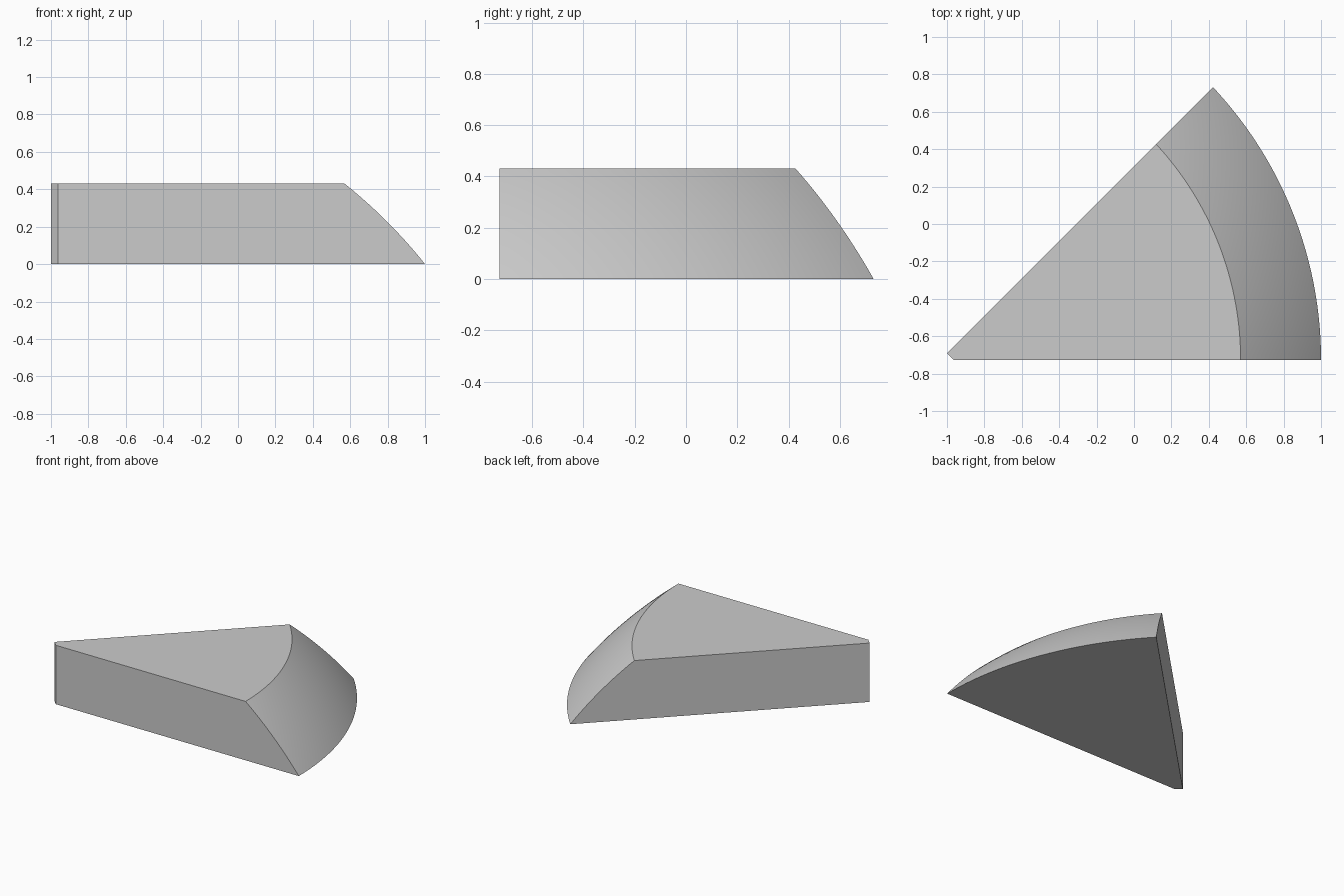
import bpy, bmesh, math

if "Cube" in bpy.data.objects:
    bpy.data.objects.remove(bpy.data.objects["Cube"])

# Wedge cut from a flat-topped dome
Y0 = -0.727            # front cut plane
TOP = 0.43
APEX = -1.037          # where the 45 degree cut meets the front cut
CX = -1.13             # dome axis
R0, R1 = 1.0 - CX, 0.57 - CX
DEPTH = (R0**2 - R1**2 - TOP**2) / (2 * TOP)   # dome centre below ground
BALL2 = R0**2 + DEPTH**2
ROWS, COLS = 24, 48

bm = bmesh.new()
rows = []
for i in range(ROWS + 1):
    z = TOP * i / ROWS
    r = math.sqrt(BALL2 - (DEPTH + z)**2)
    a = APEX - CX
    x_end = (a + math.sqrt(2 * r * r - a * a)) / 2   # circle meets the diagonal cut
    end = math.atan2(x_end - a, x_end)
    rows.append([bm.verts.new((CX + r * math.cos(end * j / COLS),
                               Y0 + r * math.sin(end * j / COLS), z))
                 for j in range(COLS + 1)])

# Blunt tip
tip_a = [bm.verts.new((-1.0, Y0 + 0.037, z)) for z in (0, TOP)]
tip_b = [bm.verts.new((-0.963, Y0, z)) for z in (0, TOP)]

# Curved dome face
for lo, hi in zip(rows, rows[1:]):
    for j in range(COLS):
        bm.faces.new((lo[j], lo[j + 1], hi[j + 1], hi[j])).smooth = True

# Flat top, base, two cut walls and the tip
bm.faces.new(rows[-1] + [tip_a[1], tip_b[1]])
bm.faces.new(list(reversed(rows[0] + [tip_a[0], tip_b[0]])))
bm.faces.new([tip_b[0]] + [r[0] for r in rows] + [tip_b[1]])
bm.faces.new([tip_a[1]] + [r[-1] for r in reversed(rows)] + [tip_a[0]])
bm.faces.new((tip_a[0], tip_b[0], tip_b[1], tip_a[1]))
bmesh.ops.recalc_face_normals(bm, faces=bm.faces)

mesh = bpy.data.meshes.new("dome_wedge")
bm.to_mesh(mesh)
bm.free()
wedge = bpy.data.objects.new("dome_wedge", mesh)
bpy.context.collection.objects.link(wedge)

grey = bpy.data.materials.new("light grey")
grey.diffuse_color = (0.6, 0.6, 0.6, 1)
grey.use_nodes = True
grey.node_tree.nodes["Principled BSDF"].inputs["Base Color"].default_value = grey.diffuse_color
mesh.materials.append(grey)

bpy.context.view_layer.objects.active = wedge
wedge.select_set(True)
bpy.ops.object.shade_smooth_by_angle(angle=math.radians(30))
